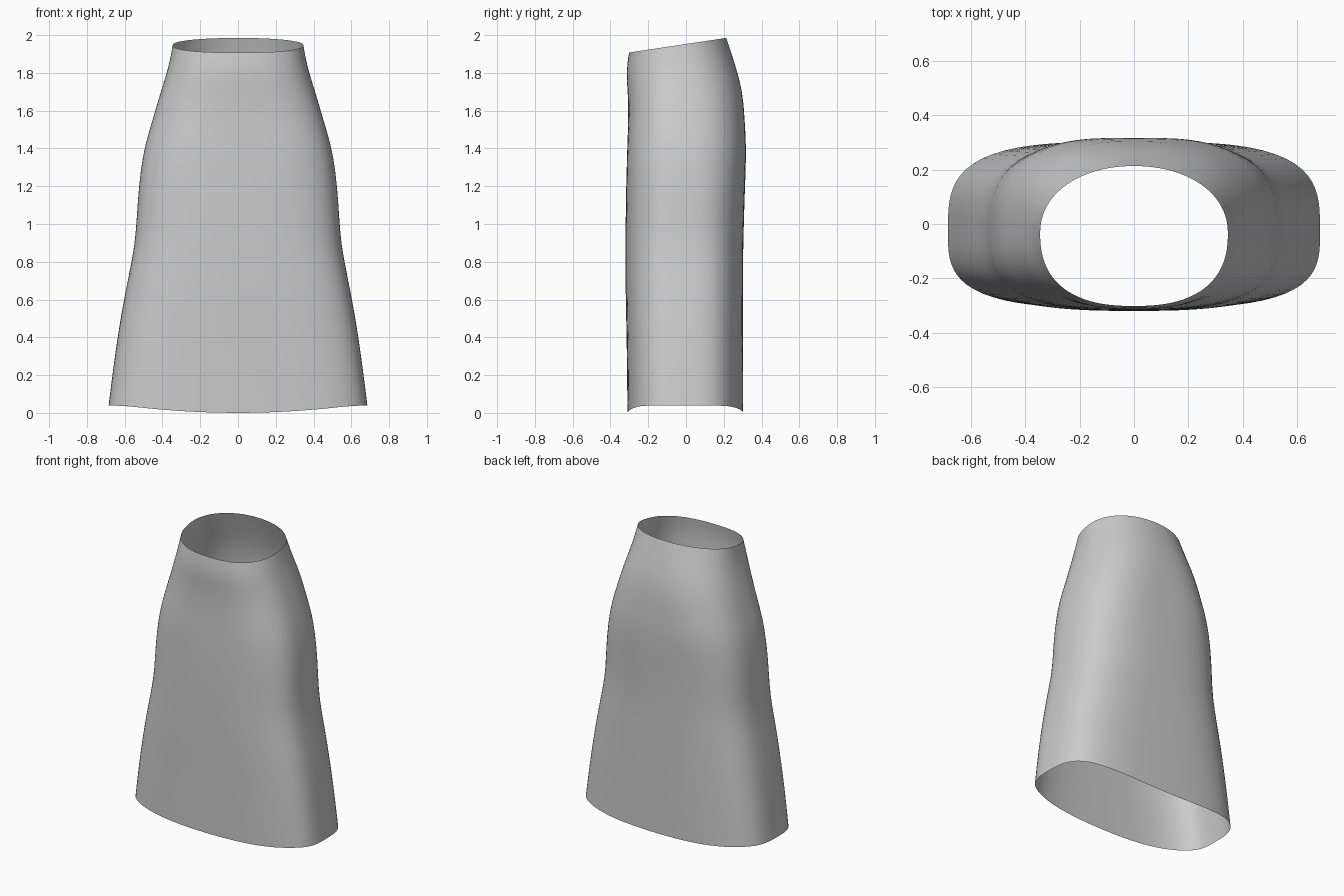
import bpy
import bmesh
from math import sin, cos, pi, exp

cube = bpy.data.objects.get("Cube")
if cube:
    bpy.data.objects.remove(cube)

SEGMENTS = 48

# Rings from hem to waist:
# height, half width, front y, back y, front squareness, back squareness
RINGS = [
    (0.04, 0.685, -0.31, 0.303, 3.4, 3.5),
    (0.25, 0.66, -0.312, 0.303, 3.4, 3.4),
    (0.45, 0.632, -0.315, 0.302, 3.3, 3.3),
    (0.65, 0.597, -0.32, 0.302, 3.2, 3.2),
    (0.85, 0.555, -0.32, 0.302, 3.1, 3.1),
    (0.97, 0.54, -0.32, 0.305, 3.0, 3.0),
    (1.15, 0.53, -0.318, 0.31, 3.0, 3.0),
    (1.30, 0.515, -0.314, 0.316, 2.9, 2.9),
    (1.43, 0.493, -0.31, 0.318, 2.8, 2.8),
    (1.57, 0.45, -0.305, 0.31, 2.7, 2.7),
    (1.71, 0.41, -0.307, 0.30, 2.6, 2.5),
    (1.84, 0.367, -0.318, 0.258, 2.6, 2.3),
    (1.96, 0.346, -0.302, 0.214, 2.5, 2.1),
]


def bump(x, z, cx, cz, size):
    """Soft rounded swelling, mirrored across the centre."""
    return exp(-((abs(x) - cx) ** 2 + (z - cz) ** 2) / size ** 2)


def ring_point(ring, angle):
    z, width, front, back, n_front, n_back = ring
    c, s = cos(angle), sin(angle)
    n = n_back if s > 0 else n_front
    r = (abs(c) ** n + abs(s) ** n) ** (-1 / n)
    mid = -0.03
    depth = back - mid if s > 0 else mid - front
    x, y = r * c * width, mid + r * s * depth
    # hip swellings on the front and back panels
    y += s * 0.008 * bump(x, z, 0.3, 1.42, 0.16)
    # waist slopes up to the back, hem dips at the centre
    top = max(0, (z - 1.5) / 0.46) ** 2
    hem = max(0, 1 - z / 0.5) ** 2
    z += top * (0.005 + 0.15 * y)
    z += hem * (0.012 - 0.045 * (1 - min(1, (x / 0.6) ** 2)))
    return x, y, z


# Open fabric tube lofted through the rings
bm = bmesh.new()
loops = [[bm.verts.new(ring_point(ring, 2 * pi * i / SEGMENTS))
          for i in range(SEGMENTS)] for ring in RINGS]
for low, high in zip(loops, loops[1:]):
    for i in range(SEGMENTS):
        j = (i + 1) % SEGMENTS
        bm.faces.new((low[i], low[j], high[j], high[i])).smooth = True
lowest = min(v.co.z for v in bm.verts)
for v in bm.verts:
    v.co.z -= lowest

mesh = bpy.data.meshes.new("skirt")
bm.to_mesh(mesh)
bm.free()
skirt = bpy.data.objects.new("skirt", mesh)
bpy.context.collection.objects.link(skirt)

smooth = skirt.modifiers.new("smooth_cloth", "SUBSURF")
smooth.levels = smooth.render_levels = 1

# Plain grey cloth
cloth = bpy.data.materials.new("grey cloth")
cloth.use_nodes = True
color = (0.6, 0.6, 0.6, 1)
cloth.diffuse_color = color
shader = cloth.node_tree.nodes["Principled BSDF"]
shader.inputs["Base Color"].default_value = color
shader.inputs["Roughness"].default_value = 0.8
mesh.materials.append(cloth)
